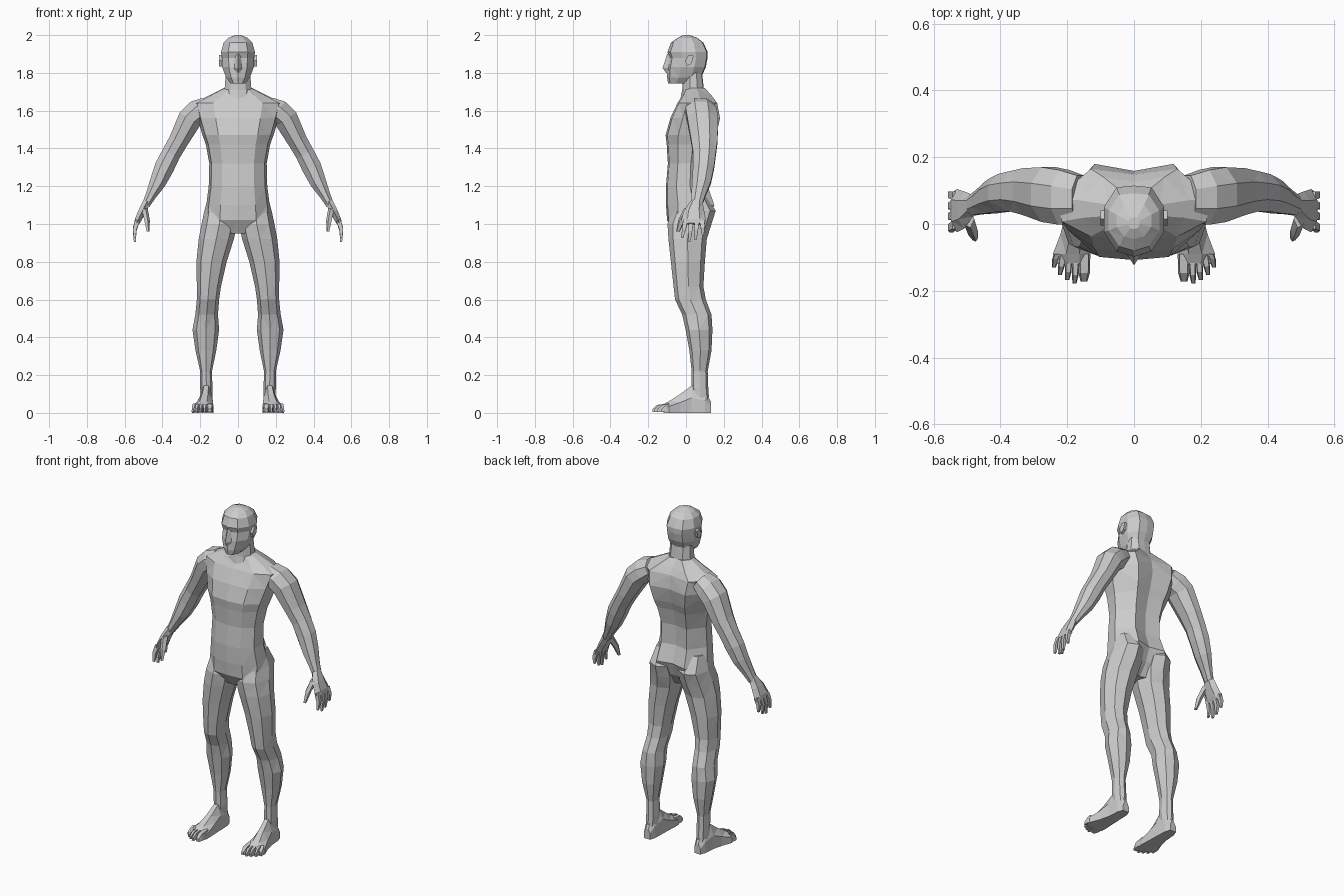
import bpy, bmesh
from math import cos, sin, pi
from mathutils import Vector


def loft(name, rings, mirror=False):
    """Skin a stack of equal-length point rings, cap both ends, keep flat faces."""
    bm = bmesh.new()
    vs = [[bm.verts.new(p) for p in r] for r in rings]
    n = len(vs[0])
    for a, b in zip(vs, vs[1:]):
        for i in range(n):
            j = (i + 1) % n
            bm.faces.new((a[i], a[j], b[j], b[i]))
    bm.faces.new(vs[0])
    bm.faces.new(vs[-1])
    bmesh.ops.recalc_face_normals(bm, faces=bm.faces[:])
    bmesh.ops.triangulate(bm, faces=bm.faces[:])
    me = bpy.data.meshes.new(name)
    bm.to_mesh(me)
    bm.free()
    ob = bpy.data.objects.new(name, me)
    bpy.context.collection.objects.link(ob)
    if mirror:
        m = ob.modifiers.new("mirror", 'MIRROR')
        m.use_mirror_merge = False
    return ob


def section(half, z, w, yf, yb):
    """Symmetric body section from a unit half outline (front to back)."""
    pts = half + [(-x, y) for x, y in half[-2:0:-1]]
    m, h = (yf + yb) / 2, (yb - yf) / 2
    return [(x * w, m + y * h, z) for x, y in pts]


def limb(path, n=8):
    """Rings across a path of (x, y, z, radius in xz plane, radius in y)."""
    rings = []
    for i, (x, y, z, r, ry) in enumerate(path):
        a, b = path[max(i - 1, 0)], path[min(i + 1, len(path) - 1)]
        d = Vector((b[0] - a[0], 0, b[2] - a[2])).normalized()
        u = Vector((-d.z, 0, d.x))
        ang = [2 * pi * (k + 0.5) / n for k in range(n)]
        s = 1 / cos(pi / n)
        rings.append([Vector((x, y, z)) + u * r * s * cos(t) + Vector((0, ry * s * sin(t), 0))
                      for t in ang])
    return rings


# Torso, with a groove down the spine
TRUNK = [(0, -1), (.55, -.93), (.92, -.5), (1, .15), (.55, 1), (0, .84)]
loft("torso", [section(TRUNK, *r) for r in [
    (.95, .06, -.06, .06), (1.02, .175, -.10, .12), (1.10, .168, -.106, .15),
    (1.20, .155, -.106, .115), (1.32, .152, -.096, .115), (1.42, .17, -.102, .14),
    (1.47, .188, -.108, .16), (1.56, .215, -.083, .18), (1.64, .235, -.045, .165),
    (1.675, .165, -.022, .14), (1.72, .075, .0, .10)]])

# Neck
HEAD = [(0, -1), (.55, -.85), (.95, -.3), (.95, .4), (.55, .95), (0, 1)]
loft("neck", [section(HEAD, *r) for r in [
    (1.64, .09, -.035, .14), (1.71, .075, -.02, .095), (1.80, .068, -.015, .085)]])

# Head
loft("head", [section(HEAD, *r) for r in [
    (1.745, .042, -.095, .03), (1.775, .066, -.10, .08), (1.83, .088, -.098, .105),
    (1.88, .09, -.088, .114), (1.91, .095, -.098, .115), (1.96, .08, -.08, .092),
    (1.985, .055, -.045, .06), (2.0, .018, -.015, .02)]])

# Nose
loft("nose", [[(-w, -.085, z), (w, -.085, z), (0, y, z)] for w, y, z in [
    (.022, -.105, 1.80), (.025, -.124, 1.825), (.012, -.10, 1.90)]])

# Ears
loft("ear", [[(x, .005, 1.835), (x, -.005, 1.865), (x, .015, 1.895),
              (x, .04, 1.89), (x, .03, 1.85)] for x in (.07, .1)], True)

# Arms from shoulder to wrist
loft("arm", limb([
    (.16, .075, 1.625, .05, .07), (.21, .08, 1.595, .066, .082), (.255, .088, 1.555, .064, .082),
    (.315, .097, 1.44, .052, .07), (.355, .098, 1.37, .05, .06), (.39, .093, 1.30, .052, .056),
    (.425, .082, 1.22, .043, .05), (.462, .066, 1.15, .028, .037), (.488, .055, 1.10, .021, .03)]), True)

# Palm
loft("palm", limb([
    (.482, .055, 1.12, .02, .028), (.508, .042, 1.065, .02, .048),
    (.53, .04, 1.02, .017, .056), (.538, .042, 1.0, .012, .05)], 6), True)

# Fingers and thumb
for i, (y0, y1, z1) in enumerate([(-.002, -.02, .925), (.028, .018, .905),
                                  (.058, .05, .915), (.085, .09, .94)]):
    ym, zm = (y0 + y1) / 2, (1.02 + z1) / 2
    loft(f"finger_{i + 1}", limb([(.532, y0, 1.02, .012, .013), (.547, ym, zm, .01, .010),
                                  (.546, y1, z1, .005, .006)], 4), True)
loft("thumb", limb([(.495, .015, 1.08, .014, .022), (.483, -.022, 1.02, .013, .016),
                    (.476, -.043, .96, .007, .008)], 5), True)

# Legs: height, inner x, outer x, front y, back y
LEG = [(0, -1), (.7, -.75), (1, 0), (.7, .75), (0, 1), (-.7, .75), (-1, 0), (-.7, -.75)]
legs = []
for z, xi, xo, yf, yb in [
        (.04, .138, .198, .04, .125), (.13, .135, .20, .03, .118), (.22, .138, .20, .03, .115),
        (.33, .115, .225, .018, .135), (.44, .10, .241, -.002, .14), (.52, .106, .226, -.02, .135),
        (.60, .10, .218, -.058, .105), (.67, .09, .218, -.066, .092), (.80, .06, .22, -.08, .10),
        (.92, .022, .208, -.093, .11), (1.0, .004, .193, -.098, .135), (1.07, .012, .178, -.075, .157),
        (1.16, .05, .155, -.04, .10)]:
    legs.append([((xi + xo) / 2 + u * (xo - xi) / 2, (yf + yb) / 2 + v * (yb - yf) / 2, z)
                 for u, v in LEG])
loft("leg", legs, True)

# Feet: y, inner x, outer x, top height
loft("foot", [[(a, y, 0), (b, y, 0), (b, y, t * .55), (a * .35 + b * .65, y, t),
               (a * .7 + b * .3, y, t), (a, y, t * .6)] for y, a, b, t in [
    (.132, .148, .188, .06), (.10, .138, .2, .12), (.03, .135, .205, .145),
    (-.03, .133, .22, .10), (-.09, .13, .243, .062), (-.12, .132, .235, .045)]], True)

# Toes
for i, (x0, x1, w, tip) in enumerate([(.148, .15, .017, -.172), (.174, .178, .01, -.178),
                                      (.194, .2, .01, -.168), (.213, .222, .01, -.152),
                                      (.23, .24, .01, -.13)]):
    loft(f"toe_{i + 1}", [[(x - r, y, .004), (x + r, y, .004), (x + r * .7, y, t), (x - r * .7, y, t)]
                          for x, y, r, t in [(x0, -.09, w, .05), ((x0 + x1) / 2, tip + .025, w, .042),
                                             (x1, tip, w * .6, .02)]], True)
